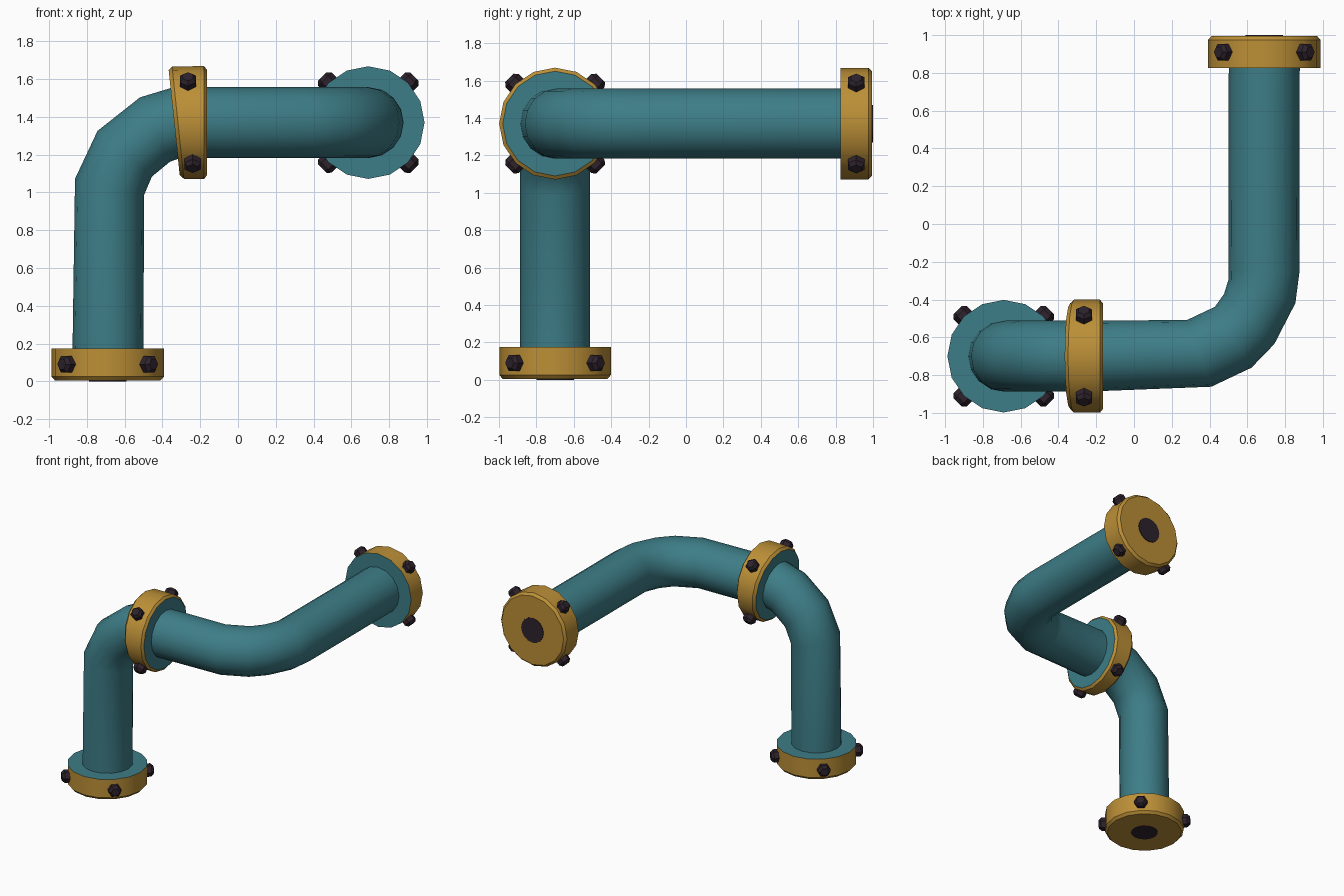
import bpy, bmesh, math
from mathutils import Vector as V

if "Cube" in bpy.data.objects:
    bpy.data.objects.remove(bpy.data.objects["Cube"])


def material(name, rgb):
    m = bpy.data.materials.new(name)
    m.diffuse_color = (*rgb, 1)
    m.use_nodes = True
    m.node_tree.nodes["Principled BSDF"].inputs["Base Color"].default_value = m.diffuse_color
    return m


TEAL = material("teal paint", (0.047, 0.205, 0.242))
BRASS = material("brass", (0.50, 0.275, 0.038))
DARK = material("dark iron", (0.026, 0.016, 0.025))

X, Y, Z = V((1, 0, 0)), V((0, 1, 0)), V((0, 0, 1))


def loft(name, rings, binormal, sides, mats, caps=(0, 0), smooth=True):
    """Skin a closed tube through rings of (centre, direction, radius)."""
    bm = bmesh.new()
    loops = []
    for c, t, r in rings:
        side = binormal.cross(V(t)).normalized()
        loops.append([bm.verts.new(V(c) + r * (math.cos(a) * side + math.sin(a) * binormal))
                      for a in (2 * math.pi * i / sides for i in range(sides))])
    for a, b in zip(loops, loops[1:]):
        for i in range(sides):
            j = (i + 1) % sides
            bm.faces.new((a[i], a[j], b[j], b[i]))
    bm.faces.new(loops[0][::-1]).material_index = caps[0]
    bm.faces.new(loops[-1]).material_index = caps[1]
    bmesh.ops.recalc_face_normals(bm, faces=bm.faces)
    me = bpy.data.meshes.new(name)
    bm.to_mesh(me)
    bm.free()
    for m in mats:
        me.materials.append(m)
    ob = bpy.data.objects.new(name, me)
    bpy.context.collection.objects.link(ob)
    if smooth:
        bpy.context.view_layer.objects.active = ob
        ob.select_set(True)
        bpy.ops.object.shade_smooth_by_angle(angle=math.radians(35))
        ob.select_set(False)
    return ob


def bolt(name, centre, out, axis):
    """Hexagonal head standing out of a flange rim."""
    out = V(out).normalized()
    rings = [(V(centre) + out * d, out, r) for d, r in ((0.26, 0.05), (0.325, 0.05), (0.345, 0.032))]
    loft(name, rings, axis, 6, [DARK], smooth=False)


def end_flange(name, face, axis, binormal):
    """Flange at a pipe mouth: axis points inward from the outer face."""
    face = V(face)
    rings = [(face + axis * d, axis, r) for d, r in ((0.005, 0.28), (0.025, 0.298), (0.175, 0.298))]
    loft(name, rings, binormal, 16, [BRASS, TEAL], caps=(0, 1))
    loft(name + "_bore", [(face, axis, 0.1), (face + axis * 0.008, axis, 0.1)], binormal, 16, [DARK])
    other = axis.cross(binormal)
    for i, (a, b) in enumerate(((1, 1), (-1, 1), (-1, -1), (1, -1))):
        bolt(f"{name}_bolt_{i}", face + axis * 0.09, binormal * a + other * b, axis)


def direction(deg, a, b):
    return a * math.cos(math.radians(deg)) + b * math.sin(math.radians(deg))


PR = 0.188
# Rising pipe with its elbow towards +x
rise = [((-0.69, -0.70, 0.06), 90), ((-0.68, -0.70, 1.03), 77), ((-0.60, -0.70, 1.205), 50),
        ((-0.44, -0.70, 1.333), 25), ((-0.33, -0.70, 1.368), 6), ((-0.24, -0.70, 1.37), 0)]
loft("rising_pipe", [(c, direction(d, X, Z), PR) for c, d in rise], Y, 16, [TEAL])

# Level pipe with its elbow towards +y
level = [((-0.26, -0.70, 1.37), 0), ((0.345, -0.685, 1.37), 20), ((0.525, -0.60, 1.37), 31),
         ((0.61, -0.503, 1.37), 45), ((0.678, -0.355, 1.37), 70), ((0.688, -0.25, 1.37), 88),
         ((0.69, 0.94, 1.37), 90)]
loft("level_pipe", [(c, direction(d, X, Y), PR) for c, d in level], Z, 16, [TEAL])

# Flanges at both mouths
end_flange("base_flange", (-0.69, -0.70, 0), Z, X)
end_flange("end_flange", (0.69, 1.0, 1.37), -Y, X)

# Middle flange, slanted on the elbow side
slant = direction(6, X, Z)
loft("middle_flange", [((-0.338, -0.70, 1.37), slant, 0.28), ((-0.318, -0.70, 1.37), slant, 0.299),
                       ((-0.18, -0.70, 1.37), X, 0.299), ((-0.165, -0.70, 1.37), X, 0.28)],
     Y, 16, [BRASS, TEAL], caps=(1, 1))
for i, (a, b) in enumerate(((1, 1), (-1, 1), (-1, -1), (1, -1))):
    bolt(f"middle_flange_bolt_{i}", (-0.2525 - 0.0125 * b, -0.70, 1.37), (0, a, b), X)
